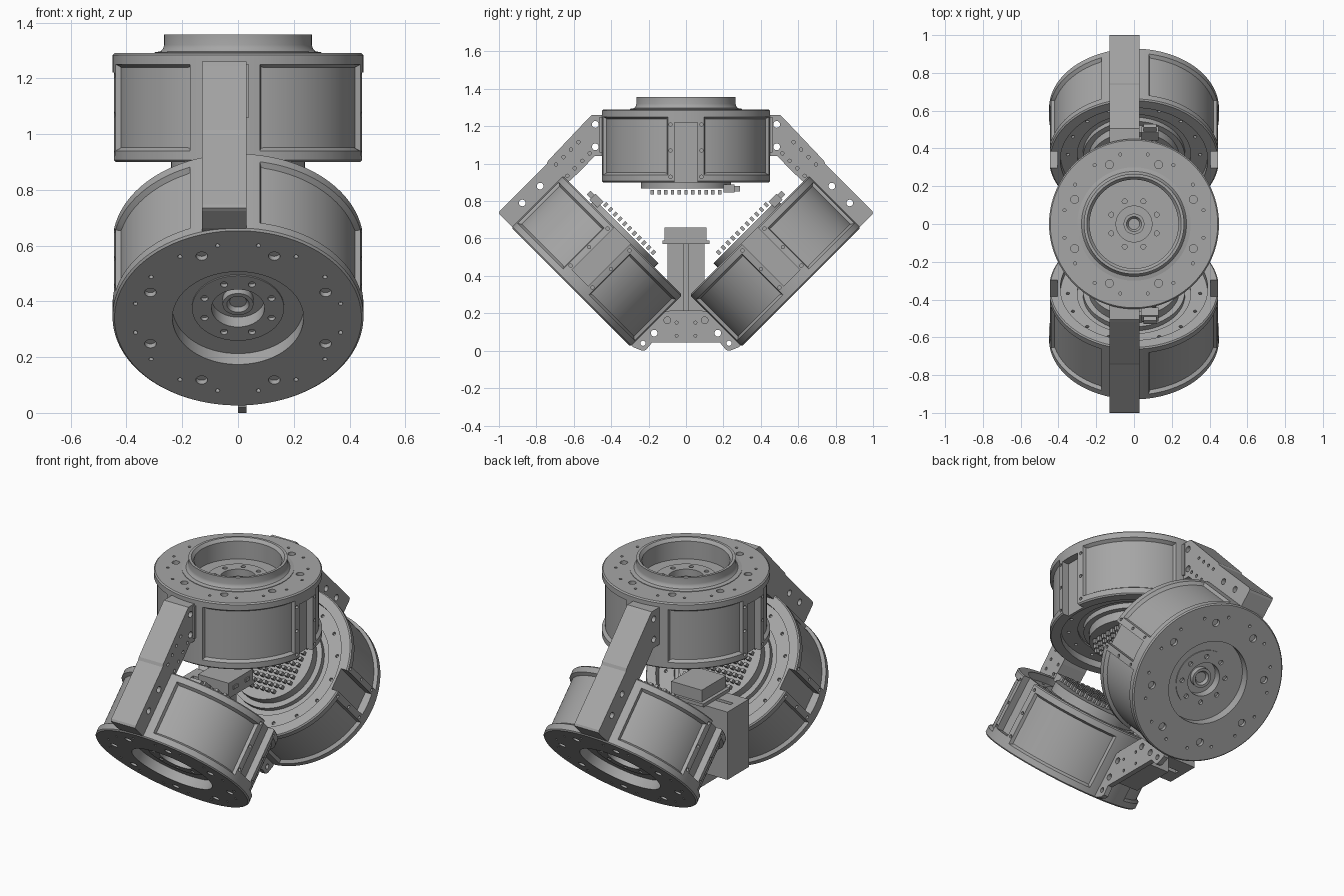
import bpy, bmesh, math
from mathutils import Matrix, Vector

if "Cube" in bpy.data.objects:
    bpy.data.objects.remove(bpy.data.objects["Cube"])

grey = bpy.data.materials.new("machined_grey")
grey.use_nodes = True
colour = (0.38, 0.38, 0.38, 1)
grey.diffuse_color = colour
grey.node_tree.nodes["Principled BSDF"].inputs["Base Color"].default_value = colour


# ---- helpers ----
def finish(bm, name):
    bmesh.ops.recalc_face_normals(bm, faces=bm.faces)
    mesh = bpy.data.meshes.new(name)
    bm.to_mesh(mesh)
    bm.free()
    mesh.materials.append(grey)
    obj = bpy.data.objects.new(name, mesh)
    bpy.context.collection.objects.link(obj)
    return obj


def activate(obj):
    bpy.ops.object.select_all(action='DESELECT')
    obj.select_set(True)
    bpy.context.view_layer.objects.active = obj


def smooth(obj):
    activate(obj)
    bpy.ops.object.shade_smooth_by_angle(angle=math.radians(30))


def add_box(bm, lo, hi):
    lo, hi = Vector(lo), Vector(hi)
    m = Matrix.Translation((lo + hi) / 2) @ Matrix.Diagonal((*(hi - lo), 1))
    bmesh.ops.create_cube(bm, size=1, matrix=m)


def add_rod(bm, centre, radius, length, axis='Z', sides=16):
    turn = Matrix.Rotation(math.pi / 2, 4, 'Y') if axis == 'X' else Matrix()
    bmesh.ops.create_cone(bm, cap_ends=True, segments=sides, radius1=radius, radius2=radius,
                          depth=length, matrix=Matrix.Translation(centre) @ turn)


def lathe(profile, closed=False, steps=144):
    bm = bmesh.new()
    vs = [bm.verts.new((r, 0, z)) for r, z in profile]
    pairs = list(zip(vs, vs[1:])) + ([(vs[-1], vs[0])] if closed else [])
    es = [bm.edges.new(p) for p in pairs]
    bmesh.ops.spin(bm, geom=vs + es, cent=(0, 0, 0), axis=(0, 0, 1),
                   angle=2 * math.pi, steps=steps, use_merge=True)
    bmesh.ops.remove_doubles(bm, verts=bm.verts, dist=1e-5)
    bmesh.ops.recalc_face_normals(bm, faces=bm.faces)
    return bm


def extrude_x(points, x0, x1):
    bm = bmesh.new()
    face = bm.faces.new([bm.verts.new((x0, y, z)) for y, z in points])
    new = bmesh.ops.extrude_face_region(bm, geom=[face])["geom"]
    bmesh.ops.translate(bm, vec=(x1 - x0, 0, 0),
                        verts=[g for g in new if isinstance(g, bmesh.types.BMVert)])
    return bm


def cut(obj, cutter_bm):
    cutter = finish(cutter_bm, "cutter")
    cutter.hide_render = True
    mod = obj.modifiers.new("cut", 'BOOLEAN')
    mod.operation, mod.solver, mod.object = 'DIFFERENCE', 'EXACT', cutter
    activate(obj)
    bpy.ops.object.modifier_apply(modifier="cut")
    bpy.data.objects.remove(cutter)


def place(obj, name, matrix, mirrored=False):
    copy = bpy.data.objects.new(name, obj.data.copy())
    bpy.context.collection.objects.link(copy)
    copy.data.transform(matrix)
    if mirrored:
        copy.data.flip_normals()
    return copy


# ---- drum housing: outer face at z = 0, open rear at z = -0.39 ----
bm = lathe([(0, -.085), (.03, -.085), (.04, -.07), (.055, -.07), (.055, -.1), (.095, -.1),
            (.095, -.05), (.165, -.05), (.165, -.055), (.235, -.055), (.235, 0), (.443, 0),
            (.45, -.007), (.45, -.04), (.45, -.35), (.45, -.383), (.443, -.39), (.39, -.39),
            (.39, -.35), (.3, -.35), (.3, -.34), (0, -.34)])

# four sunken wall panels between the straps
for sx in (1, -1):
    for sy in (1, -1):
        start = 10 if sx > 0 else 22
        panel = []
        for f in bm.faces:
            c = f.calc_center_median()
            if c.x * sx > 0 and c.y * sy > 0 and abs(f.normal.z) < .1 and c.xy.length > .44:
                angle = math.degrees(math.atan2(abs(c.x), abs(c.y)))
                if start < angle < 77 and -.3 < c.z < -.1:
                    panel.append(f)
        bmesh.ops.inset_region(bm, faces=panel, thickness=.012, depth=-.018)
drum = finish(bm, "drum_housing")

# bolt holes and side slots
holes = bmesh.new()
for count, radius, ring, depth, z, shift in ((8, .021, .34, .04, 0, .5), (16, .008, .375, .03, 0, .5),
                                             (8, .013, .13, .03, -.05, .5), (16, .009, .35, .03, -.35, 0)):
    for i in range(count):
        a = 2 * math.pi * (i + shift) / count
        add_rod(holes, (ring * math.cos(a), ring * math.sin(a), z), radius, depth)
for s in (1, -1):
    xs = sorted((s * .405, s * .5))
    add_box(holes, (xs[0], -.062, -.41), (xs[1], .062, -.07))
    for y in (-.083, .083):
        for z in (-.08, -.22, -.36):
            add_rod(holes, (s * .45, y, z), .009, .04, 'X')
cut(drum, holes)
smooth(drum)

# ---- heat sink with pin grid and a plug ----
bm = bmesh.new()
add_rod(bm, (0, 0, -.377), .24, .09, sides=64)
add_rod(bm, (0, 0, -.35), .27, .04, sides=64)
pitch = .036
for i in range(-6, 7):
    for j in range(-6, 7):
        x, y = i * pitch, j * pitch
        if math.hypot(x, y) < .215:
            add_box(bm, (x - .009, y - .009, -.43), (x + .009, y + .009, -.456))
add_box(bm, (.04, .2, -.445), (.13, .26, -.4))
add_box(bm, (.05, .26, -.438), (.12, .29, -.41))
heat_sink = finish(bm, "heat_sink")
smooth(heat_sink)

# ---- place the three drums ----
front = Matrix.Translation((0, -.615, .34)) @ Matrix.Rotation(math.radians(135), 4, 'X')
flip_y = Matrix.Diagonal((1, -1, 1, 1))
spots = (("top", Matrix.Translation((0, 0, 1.29)), False),
         ("front", front, False), ("rear", flip_y @ front, True))
for label, matrix, mirrored in spots:
    for part in (drum, heat_sink):
        place(part, label + "_" + part.name, matrix, mirrored)
for part in (drum, heat_sink):
    bpy.data.objects.remove(part)

# ---- raised collar on the top drum ----
bm = lathe([(.235, -.01), (.3, -.01), (.3, .003), (.278, .007), (.268, .018), (.265, .03),
            (.265, .067), (.25, .067), (.235, .05)], closed=True)
bmesh.ops.translate(bm, verts=bm.verts, vec=(0, 0, 1.29))
smooth(finish(bm, "top_collar"))

# ---- arms joining the top drum to each lower drum ----
arm = finish(extrude_x([(-.42, 1.26), (-.505, 1.26), (-.52, 1.245), (-.738, 1.015), (-.745, .998),
                        (-.995, .748), (-1, .735), (-.992, .724), (-.93, .663), (-.896, .637),
                        (-.627, .904), (-.56, .965), (-.49, 1.04), (-.42, 1.04)], -.13, .03), "front_arm")
holes = bmesh.new()
for y, z in ((-.485, 1.21), (-.485, 1.09), (-.78, .88), (-.875, .79)):
    add_rod(holes, (-.05, y, z), .018, .4, 'X')
for i in range(4):
    for side in (-.03, .03):
        add_rod(holes, (.03, -.545 - i * .04 + side, 1.085 - i * .04 - side), .009, .04, 'X')
cut(arm, holes)
place(arm, "rear_arm", flip_y, True)

# bolted tabs beside each arm's upper end
tab = bmesh.new()
add_box(tab, (.02, -.462, 1.06), (.04, -.435, 1.25))
tab = finish(tab, "front_arm_tab")
place(tab, "rear_arm_tab", flip_y, True)

# ---- lower bracket between the two lower drums ----
half = [(-.08, .215), (-.115, .21), (-.29, .035), (-.285, .02), (-.235, 0), (-.215, .003), (-.18, .045)]
plate = finish(extrude_x(half + [(-y, z) for y, z in reversed(half)], 0, .03), "bracket_plate")
holes = bmesh.new()
for s in (1, -1):
    for y, z, r in ((.17, .094, .018), (.1, .163, .018), (.23, .04, .014), (.05, .08, .008), (.05, .15, .008)):
        add_rod(holes, (.015, s * y, z), r, .1, 'X')
cut(plate, holes)
bm = bmesh.new()
add_box(bm, (-.13, -.13, .05), (.01, .13, .2))
finish(bm, "bracket_block")

# ---- upright electronics case with a port box on top ----
bm = bmesh.new()
for s in (1, -1):
    ys = sorted((s * .012, s * .1))
    add_box(bm, (-.34, ys[0], .17), (-.08, ys[1], .57))
add_box(bm, (-.34, -.02, .17), (-.3, .02, .57))
finish(bm, "electronics_case")
bm = bmesh.new()
add_box(bm, (-.2, -.125, .57), (.02, .125, .59))
add_box(bm, (-.18, -.115, .585), (.02, .11, .66))
for y in (-.055, .055):
    add_box(bm, (.015, y - .02, .61), (.027, y + .02, .63))
finish(bm, "port_box")
